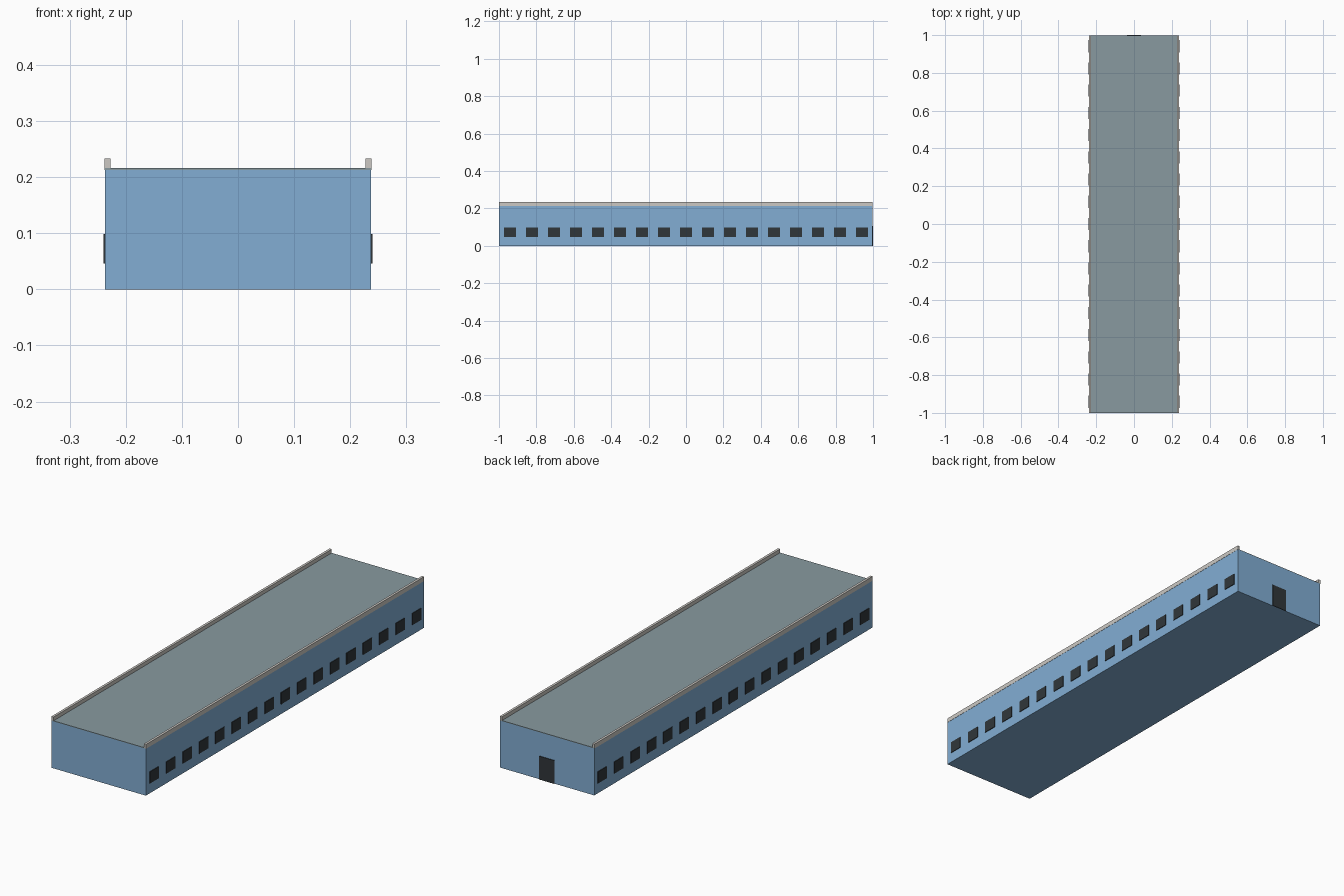
import bpy

cube = bpy.data.objects.get("Cube")
if cube:
    bpy.data.objects.remove(cube, do_unlink=True)


def material(name, srgb):
    color = [(c / 255 / 12.92 if c < 11 else ((c / 255 + 0.055) / 1.055) ** 2.4) for c in srgb] + [1]
    mat = bpy.data.materials.new(name)
    mat.use_nodes = True
    mat.diffuse_color = color
    mat.node_tree.nodes["Principled BSDF"].inputs["Base Color"].default_value = color
    return mat


wall_blue = material("wall blue", (130, 174, 212))
roof_grey = material("roof grey", (136, 154, 160))
trim_grey = material("trim grey", (204, 201, 196))
dark_glass = material("dark glass", (48, 54, 58))


def box(name, low, high, mat):
    center = [(a + b) / 2 for a, b in zip(low, high)]
    bpy.ops.mesh.primitive_cube_add(size=1, location=center)
    obj = bpy.context.object
    obj.name = name
    obj.scale = [b - a for a, b in zip(low, high)]
    bpy.ops.object.transform_apply(location=True, rotation=False, scale=True)
    obj.data.materials.append(mat)
    return obj


HALF_WIDTH, FRONT, BACK, EAVES = 0.237, -1.0, 0.997, 0.213
WINDOWS = 17
PITCH = 2 / WINDOWS

# Long hall and its flat roof
box("walls", (-HALF_WIDTH, FRONT, 0), (HALF_WIDTH, BACK, EAVES), wall_blue)
box("roof", (-HALF_WIDTH, FRONT, EAVES), (HALF_WIDTH, BACK, EAVES + 0.003), roof_grey)

# Parapets and window rows along both long sides
for side, sign in (("left", 1), ("right", -1)):
    inner, outer = sorted((sign * 0.227, sign * 0.238))
    box(f"{side}_parapet", (inner, FRONT, EAVES), (outer, BACK, 0.233), trim_grey)
    inner, outer = sorted((sign * (HALF_WIDTH - 0.002), sign * 0.24))
    for i in range(WINDOWS):
        y = -1 + (i + 0.5) * PITCH
        box(f"{side}_window_{i + 1}", (inner, y - 0.032, 0.046), (outer, y + 0.032, 0.099), dark_glass)

# Door in the back wall
box("back_door", (-0.038, BACK - 0.002, 0), (0.038, 1.0, 0.106), dark_glass)
